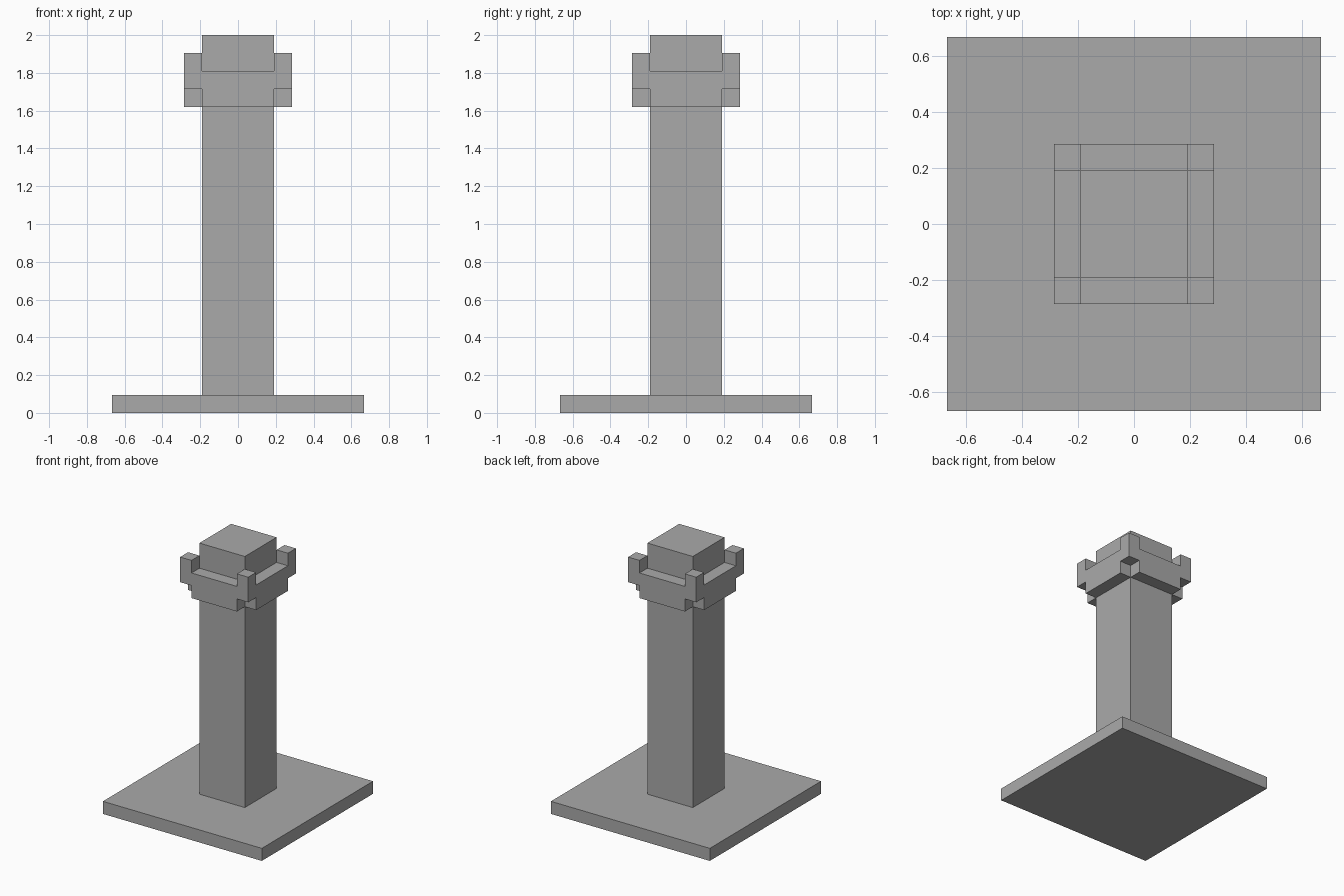
import bpy
import bmesh
from mathutils import Vector

if "Cube" in bpy.data.objects:
    bpy.data.objects.remove(bpy.data.objects["Cube"])

U = 2 / 21  # one block of the tower

stone = bpy.data.materials.new("grey stone")
stone.use_nodes = True
grey = (0.4, 0.4, 0.4, 1)
stone.diffuse_color = grey
stone.node_tree.nodes["Principled BSDF"].inputs["Base Color"].default_value = grey


def add_object(name, bm):
    mesh = bpy.data.meshes.new(name)
    bm.to_mesh(mesh)
    bm.free()
    mesh.materials.append(stone)
    obj = bpy.data.objects.new(name, mesh)
    bpy.context.collection.objects.link(obj)
    return obj


def square_block(name, width, bottom, top):
    bm = bmesh.new()
    bmesh.ops.create_cube(bm, size=1)
    bmesh.ops.scale(bm, vec=(width * U, width * U, (top - bottom) * U), verts=bm.verts)
    bmesh.ops.translate(bm, vec=(0, 0, (top + bottom) / 2 * U), verts=bm.verts)
    return add_object(name, bm)


# Ground slab and tower shaft
square_block("base_slab", 14, 0, 1)
square_block("tower_shaft", 4, 1, 21)


# Battlement collar: low walls on the sides, raised posts on the corners
def filled(i, j, k):
    if not (0 <= i <= 2 and 0 <= j <= 2):
        return False
    corner = i != 1 and j != 1
    return k in ((1, 2) if corner else (0, 1))


EDGES = (-3, -2, 2, 3)


def point(i, j, k):
    return Vector((EDGES[i], EDGES[j], 17 + k)) * U


bm = bmesh.new()
for i in range(3):
    for j in range(3):
        for k in range(3):
            if (i, j) == (1, 1) or not filled(i, j, k):
                continue
            for axis in range(3):
                for side in (0, 1):
                    # Keep only the faces that are not shared with a neighbour
                    near = [i, j, k]
                    near[axis] += 2 * side - 1
                    if filled(*near):
                        continue
                    quad = []
                    for a, b in ((0, 0), (1, 0), (1, 1), (0, 1)):
                        c = [i, j, k]
                        c[axis] += side
                        c[(axis + 1) % 3] += a
                        c[(axis + 2) % 3] += b
                        quad.append(bm.verts.new(point(*c)))
                    bm.faces.new(quad if side else quad[::-1])
bmesh.ops.remove_doubles(bm, verts=bm.verts, dist=U / 100)
bmesh.ops.dissolve_limit(bm, angle_limit=0.01, verts=bm.verts, edges=bm.edges)
add_object("battlement_collar", bm)
